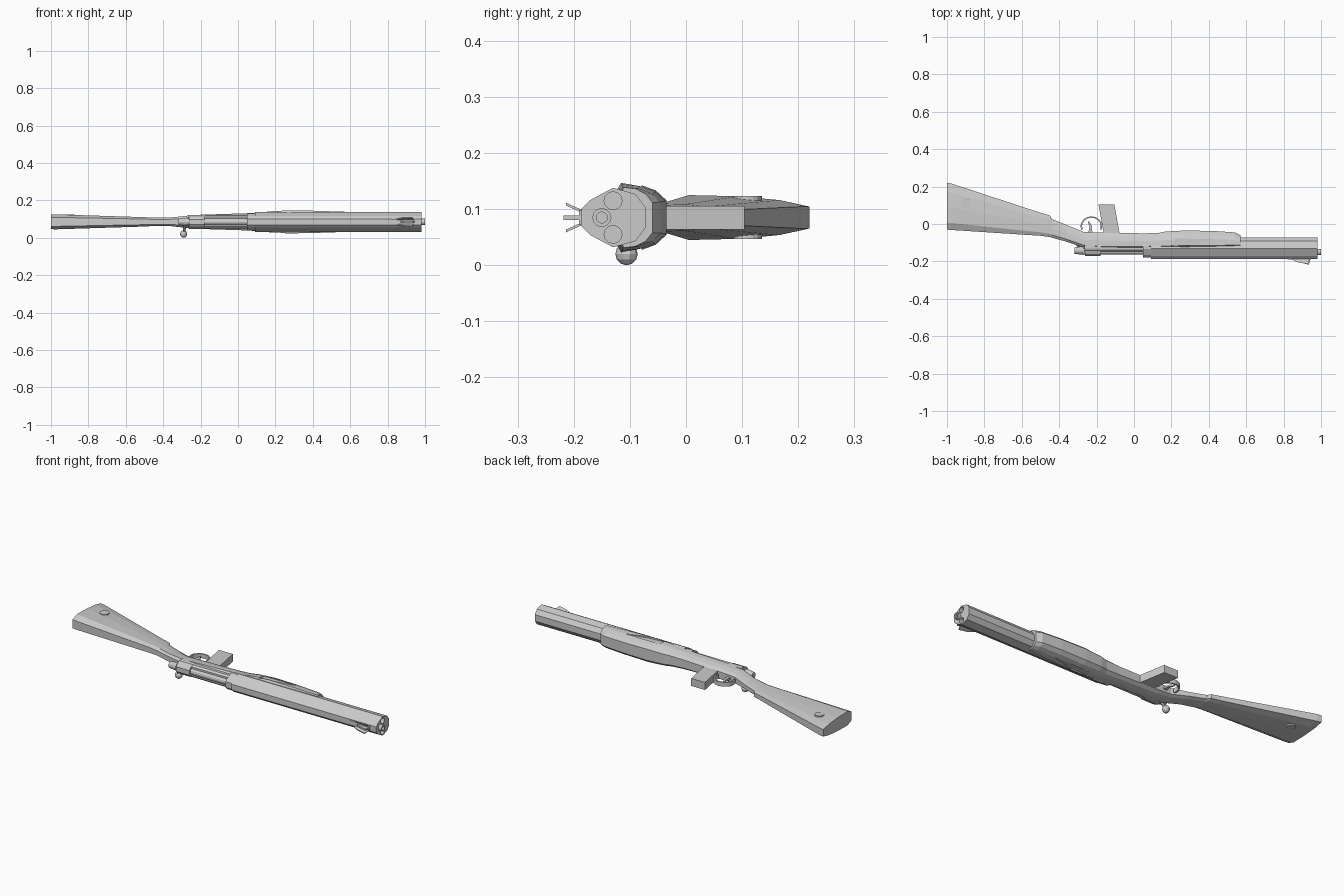
import bpy, bmesh, math
from mathutils import Vector

if "Cube" in bpy.data.objects:
    bpy.data.objects.remove(bpy.data.objects["Cube"])

ZC = 0.085  # mid-plane of the rifle, which lies on its side


def finish(name, bm):
    bmesh.ops.recalc_face_normals(bm, faces=bm.faces[:])
    me = bpy.data.meshes.new(name)
    bm.to_mesh(me)
    bm.free()
    ob = bpy.data.objects.new(name, me)
    bpy.context.collection.objects.link(ob)
    return ob


def loft(name, rings):
    """Skin a list of equal-length closed rings and cap both ends."""
    bm = bmesh.new()
    vs = [[bm.verts.new(p) for p in r] for r in rings]
    n = len(rings[0])
    for a, b in zip(vs, vs[1:]):
        for i in range(n):
            j = (i + 1) % n
            bm.faces.new((a[i], a[j], b[j], b[i]))
    bm.faces.new(vs[0])
    bm.faces.new(vs[-1][::-1])
    return finish(name, bm)


def section(x, half):
    """Mirrored cross-section at x from (y, half width) points."""
    return [(x, y, ZC + w) for y, w in half] + [(x, y, ZC - w) for y, w in reversed(half)]


def prism_x(name, x0, x1, half):
    return loft(name, [section(x0, half), section(x1, half)])


def plate(name, pts, z0, z1):
    return loft(name, [[(x, y, z) for x, y in pts] for z in (z0, z1)])


def rod(name, a, b, r, sides=12, r2=None):
    a, b = Vector(a), Vector(b)
    q = (b - a).to_track_quat('Z', 'Y')
    rings = []
    for c, rad in ((a, r), (b, r if r2 is None else r2)):
        rings.append([c + q @ Vector((rad * math.cos(2 * math.pi * i / sides),
                                      rad * math.sin(2 * math.pi * i / sides), 0)) for i in range(sides)])
    return loft(name, rings)


def cut(target, cutter):
    m = target.modifiers.new("cut", 'BOOLEAN')
    m.operation, m.object, m.solver = 'DIFFERENCE', cutter, 'EXACT'
    cutter.hide_render = True
    cutter.display_type = 'WIRE'


# Stock: x, top y, bottom y, half width
stations = [(-1.0, -.03, .22, .039), (-.975, -.032, .216, .040), (-.5, -.063, .06, .025),
            (-.45, -.07, .046, .022), (-.44, -.073, .027, .022), (-.36, -.095, -.005, .023),
            (-.27, -.125, -.042, .033), (-.2, -.132, -.045, .038), (.05, -.132, -.05, .046),
            (.13, -.13, -.048, .051), (.17, -.13, -.04, .056), (.27, -.13, -.035, .062),
            (.42, -.128, -.037, .059), (.54, -.125, -.045, .055), (.57, -.12, -.06, .054)]
shape = [(0, .6), (.15, 1), (.5, .95), (.8, .78), (1, .5)]
stock = loft("stock", [section(x, [(t + f * (b - t), w * k) for f, k in shape])
                       for x, t, b, w in stations])

# Finger grooves on both sides of the forestock
for s in (1, -1):
    groove = plate("groove_cutter", [(.21, -.118), (.30, -.112), (.43, -.08), (.22, -.078)],
                   ZC + s * .053, ZC + s * .09)
    cut(stock, groove)

# Round stud through the butt
rod("butt_stud", (-.9, .11, ZC - .038), (-.9, .11, ZC + .038), .025, 16)

# Barrel shroud with recessed bores
barrel = prism_x("barrel_shroud", .09, .982, [(-.186, .016), (-.171, .031), (-.13, .053),
                                              (-.09, .042), (-.072, .018)])
for s in (1, -1):
    cut(barrel, rod("bore_cutter", (.95, -.13, ZC + s * .03), (1.02, -.13, ZC + s * .03), .016, 12))

# Muzzle tube
muzzle = rod("muzzle", (.94, -.15, ZC), (1.0, -.15, ZC), .017, 12)
cut(muzzle, rod("muzzle_cutter", (.97, -.15, ZC), (1.03, -.15, ZC), .010, 12))

# Receiver, barrel collar and rear bridge
prism_x("receiver", -.265, .06, [(-.150, .026), (-.14, .035), (-.115, .036)])
prism_x("barrel_collar", .048, .1, [(-.178, .016), (-.165, .03), (-.135, .045), (-.11, .045)])
prism_x("rear_bridge", -.262, -.18, [(-.17, .013), (-.160, .026), (-.13, .037), (-.11, .036)])

# Bolt
rod("bolt_body", (-.29, -.145, ZC), (.06, -.145, ZC), .018)
rod("bolt_cap", (-.318, -.142, ZC), (-.27, -.142, ZC), .017, 12, .023)
rod("bolt_handle", (-.28, -.138, ZC), (-.29, -.108, .026), .010, 8, .007)
bm = bmesh.new()
bmesh.ops.create_uvsphere(bm, u_segments=10, v_segments=6, radius=.020)
bmesh.ops.translate(bm, verts=bm.verts[:], vec=(-.291, -.106, .020))
finish("bolt_knob", bm)

# Slanted magazine
plate("magazine", [(-.19, .104), (-.105, .104), (-.075, -.06), (-.16, -.06)], ZC - .021, ZC + .021)

# Trigger guard loop
outer, inner = [], []
for i in range(11):
    a = math.pi * (-.12 + 1.24 * i / 10)
    for lst, r in ((outer, 1.0), (inner, .86)):
        lst.append((-.228 + .058 * r * math.cos(a), -.012 + .053 * r * math.sin(a)))
plate("trigger_guard", outer + inner[::-1], ZC - .012, ZC + .012)
plate("trigger", [(-.245, -.05), (-.222, -.05), (-.226, -.01), (-.24, .015), (-.247, .013), (-.238, -.015)],
      ZC - .005, ZC + .005)

# Front sight: base, centre blade and two flared ears
prism_x("sight_base", .82, .945, [(-.191, .013), (-.18, .015)])
blade = [(.86, -.184), (.885, -.205), (.935, -.218), (.945, -.184)]
plate("sight_blade", blade, ZC - .004, ZC + .004)
for s in (1, -1):
    ear = [(.83, -.184), (.88, -.206), (.93, -.214), (.94, -.184)]
    loft("sight_ear", [[(x, y, ZC + s * (off + (-.184 - y) * .45)) for x, y in ear]
                       for off in (.008, .013)])
